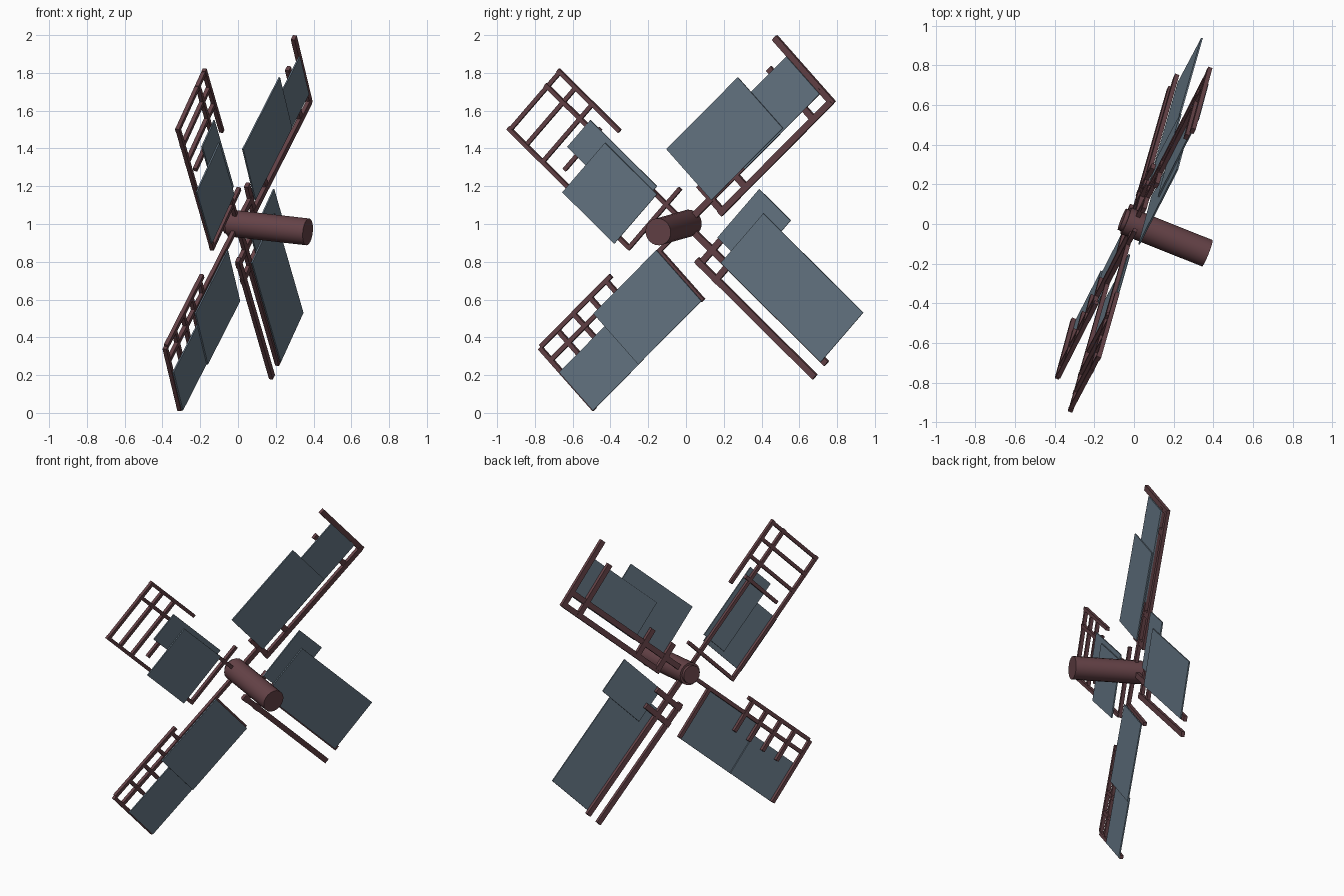
import bpy
import bmesh
from mathutils import Matrix, Vector

cube = bpy.data.objects.get("Cube")
if cube:
    bpy.data.objects.remove(cube, do_unlink=True)


def make_material(name, rgb):
    material = bpy.data.materials.new(name)
    material.use_nodes = True
    material.diffuse_color = (*rgb, 1)
    shader = material.node_tree.nodes["Principled BSDF"]
    shader.inputs["Base Color"].default_value = (*rgb, 1)
    return material


WOOD = make_material("dark red wood", (0.13, 0.055, 0.063))
CLOTH = make_material("slate blue panel", (0.135, 0.188, 0.24))

# Rotor frame: hub centre and axle direction
HUB = Vector((0, 0, 1))
AXIS = Vector((0.922, -0.368, -0.104)).normalized()

# Shared blade layout: out along the arm and across it
TIP = 1.07
WIDE = 0.355
NARROW = -0.09


def arm_matrix(y, z):
    """Local x runs out along the arm, y across the blade, z along the axle."""
    out = Vector((-(AXIS.y * y + AXIS.z * z) / AXIS.x, y, z)).normalized()
    across = AXIS.cross(out)
    matrix = Matrix((out, across, AXIS)).transposed().to_4x4()
    matrix.translation = HUB
    return matrix


def add_object(name, bm, matrix, material):
    mesh = bpy.data.meshes.new(name)
    bm.to_mesh(mesh)
    bm.free()
    mesh.materials.append(material)
    obj = bpy.data.objects.new(name, mesh)
    obj.matrix_world = matrix
    bpy.context.collection.objects.link(obj)
    return obj


def add_box(name, matrix, low, high, material):
    """Box between two opposite corners in the blade's own frame."""
    low, high = Vector(low), Vector(high)
    bm = bmesh.new()
    size = Matrix.Diagonal((*(high - low), 1))
    place = Matrix.Translation((low + high) / 2)
    bmesh.ops.create_cube(bm, size=1, matrix=place @ size)
    add_object(name, bm, matrix, material)


def add_cylinder(name, radius, back, front):
    bm = bmesh.new()
    middle = Matrix.Translation((0, 0, (back + front) / 2))
    bmesh.ops.create_cone(bm, cap_ends=True, segments=20, radius1=radius,
                          radius2=radius, depth=front - back, matrix=middle)
    obj = add_object(name, bm, arm_matrix(1, 1), WOOD)
    bpy.ops.object.select_all(action='DESELECT')
    obj.select_set(True)
    bpy.context.view_layer.objects.active = obj
    bpy.ops.object.shade_smooth_by_angle(angle=0.6)


class Blade:
    """One broken sail: a spar from the hub plus whatever bars and panels remain."""

    def __init__(self, name, y, z, thickness):
        self.name = name
        self.matrix = arm_matrix(y, z)
        self.half = thickness / 2
        self.rail("spar", 0, 0)

    def rail(self, part, across, start, end=TIP):
        add_box(f"{self.name}_{part}", self.matrix,
                (start, across - self.half, -0.012),
                (end, across + self.half, 0.01), WOOD)

    def rung(self, part, out, start=NARROW, end=WIDE):
        add_box(f"{self.name}_{part}", self.matrix,
                (out - self.half, start, -0.014),
                (out + self.half, end, 0.008), WOOD)

    def panel(self, part, start, end, inner, outer, height):
        """Thin sheet lying in front of the bars."""
        half_sheet = 0.004
        add_box(f"{self.name}_{part}", self.matrix,
                (start, inner, height - half_sheet),
                (end, outer, height + half_sheet), CLOTH)

    def large_panel(self, start, end):
        self.panel("large_panel", start, end, -0.01, WIDE, 0.02)

    def small_panel(self, start, end, inner, outer):
        self.panel("small_panel", start, end, inner, outer, 0.012)


# Axle with its back cap
add_cylinder("axle", 0.072, -0.045, 0.4)
add_cylinder("axle_back_cap", 0.058, -0.065, -0.04)

# Upper back sail: heavy tip bar, both panels left
blade = Blade("upper_back", 0.66, 0.665, 0.035)
blade.rail("narrow_rail", NARROW, 0.18)
blade.rung("tip_bar", TIP, NARROW - 0.015, WIDE + 0.015)
blade.rung("outer_rung", 0.93, NARROW, 0.275)
for label, out in (("inner_rung", 0.2), ("middle_rung", 0.39)):
    blade.rung(label, out, NARROW, 0.1)
blade.large_panel(0.205, 0.775)
blade.small_panel(0.46, 1.055, -0.02, 0.25)

# Upper front sail: open lattice at the tip
blade = Blade("upper_front", -0.695, 0.69, 0.022)
blade.rail("wide_rail", 0.32, 0.15)
blade.rail("narrow_rail", -0.107, 0.6)
for label, out in (("inner_bar", 0.15), ("middle_rung", 0.808),
                   ("outer_rung", 0.935), ("tip_bar", 1.055)):
    blade.rung(label, out, -0.117, 0.33)
blade.rung("broken_rung", 0.69, -0.04, 0.265)
blade.large_panel(0.22, 0.615)
blade.small_panel(0.25, 0.757, -0.04, 0.157)

# Lower front sail: short rungs along the narrow side
blade = Blade("lower_front", -0.66, -0.665, 0.024)
blade.rail("narrow_rail", NARROW, 0.51)
blade.rung("tip_bar", 1.08)
blade.rung("inner_bar", 0.215, 0)
for i in range(4):
    blade.rung(f"short_rung_{i}", 0.94 - 0.13 * i, NARROW, 0.13)
blade.large_panel(0.215, 0.718)
blade.small_panel(0.7, 1.085, 0.08, WIDE)

# Lower back sail: tip bar gone, long panel left
blade = Blade("lower_back", 0.695, -0.69, 0.034)
blade.rail("narrow_rail", -0.1, 0.17)
for label, out in (("inner_rung", 0.2), ("outer_rung", 0.32)):
    blade.rung(label, out, -0.12, 0.11)
blade.large_panel(0.285, 1.045)
blade.small_panel(0.18, 0.42, 0.075, 0.433)
